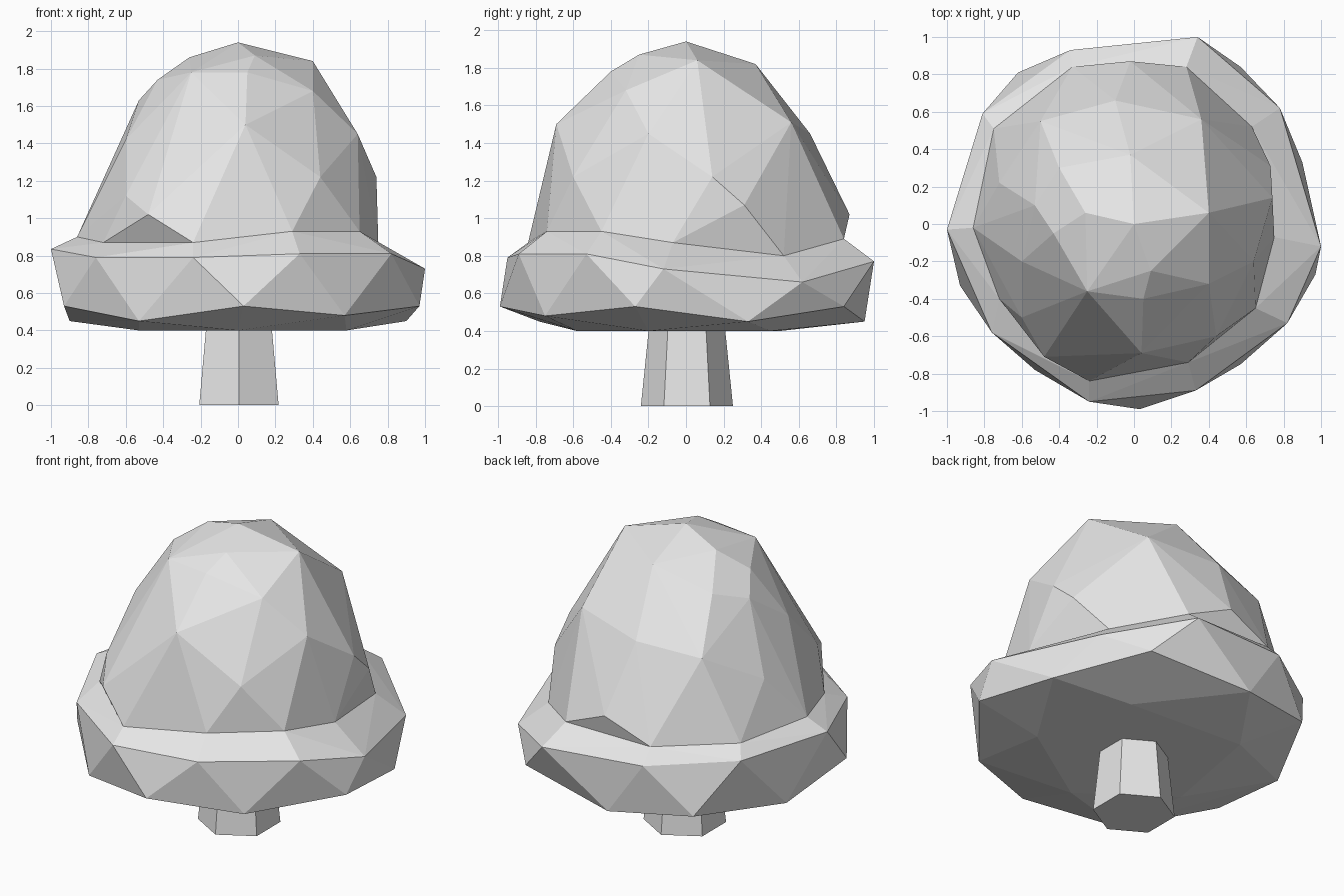
import bpy
import bmesh
from mathutils import Vector

# Remove the default cube if it is there
default_cube = bpy.data.objects.get("Cube")
if default_cube:
    bpy.data.objects.remove(default_cube, do_unlink=True)

# One plain grey for the whole model
stone_grey = bpy.data.materials.new("stone_grey")
stone_grey.use_nodes = True
grey_value = (0.8, 0.8, 0.8, 1)
stone_grey.diffuse_color = grey_value
for node in stone_grey.node_tree.nodes:
    if node.type == "BSDF_PRINCIPLED":
        node.inputs["Base Color"].default_value = grey_value


def finish_object(mesh_builder, name):
    """Turn a bmesh into a flat-shaded object in the scene."""
    bmesh.ops.recalc_face_normals(mesh_builder, faces=mesh_builder.faces)
    mesh = bpy.data.meshes.new(name)
    mesh_builder.to_mesh(mesh)
    mesh_builder.free()
    mesh.materials.append(stone_grey)
    part = bpy.data.objects.new(name, mesh)
    bpy.context.scene.collection.objects.link(part)
    return part


def faceted_hull(name, *rings):
    """Wrap flat facets around a stack of uneven cross-sections."""
    mesh_builder = bmesh.new()
    for ring in rings:
        for point in ring:
            mesh_builder.verts.new(Vector(point))
    hull = bmesh.ops.convex_hull(mesh_builder, input=mesh_builder.verts[:])
    unused = {item for item in hull["geom_interior"] + hull["geom_unused"]
              if isinstance(item, bmesh.types.BMVert)}
    bmesh.ops.delete(mesh_builder, geom=list(unused), context="VERTS")
    return finish_object(mesh_builder, name)


# Shared seam where the crown meets the brim
seam = [(-.86, -.02, .9), (-.72, -.4, .87), (-.24, -.84, .87),
        (.29, -.74, .93), (.65, -.45, .93), (.75, -.07, .87),
        (.63, .52, .8), (.28, .84, .89), (-.33, .84, .89), (-.75, .51, .9)]

# Brim: upper edge, zigzag lower edge and flat underside
brim_upper = [(-1, -.03, .835), (-.76, -.58, .79), (-.24, -.95, .79),
              (.33, -.89, .81), (.82, -.53, .81), (1, -.12, .73),
              (.78, .62, .66), (.34, 1, .77), (-.34, .93, .8),
              (-.81, .59, .83)]
brim_lower = [(.03, -.99, .53), (.57, -.75, .48), (.97, -.27, .53),
              (.9, .33, .45), (.57, .84, .53), (-.1, .95, .45),
              (-.62, .81, .5), (-.9, .25, .45), (-.93, -.33, .53),
              (-.53, -.78, .45)]
underside = [(-.53, -.2, .4), (0, -.58, .4), (.58, -.2, .4),
             (.4, .45, .4), (-.4, .5, .4)]
faceted_hull("lower_canopy", seam, brim_upper, brim_lower, underside)

# Crown: overhanging knuckles, waist, shoulder and top
knuckles = [(-.48, -.71, 1.02), (-.02, .87, 1.02), (.73, .31, 1.07),
            (-.6, -.5, 1.12)]
waist = [(.44, -.6, 1.22), (.74, .14, 1.22), (-.72, .22, 1.2),
         (-.6, -.2, 1.42), (.04, -.69, 1.5), (.64, -.2, 1.45),
         (.36, .56, 1.51), (-.1, .66, 1.45), (-.5, .55, 1.4)]
shoulder = [(-.53, .1, 1.63), (-.25, -.36, 1.78), (.05, -.4, 1.78),
            (.4, -.32, 1.68), (-.43, -.05, 1.74), (-.4, .3, 1.7)]
top = [(.4, .06, 1.84), (-.02, .37, 1.82), (-.26, .06, 1.86),
       (.09, -.25, 1.87), (0, 0, 1.94)]
faceted_hull("upper_canopy", seam, knuckles, waist, shoulder, top)

# Six-sided tapered trunk with corners facing front and back
trunk_builder = bmesh.new()
bmesh.ops.create_cone(trunk_builder, cap_ends=True, segments=6,
                      radius1=.245, radius2=.2, depth=.44)
bmesh.ops.translate(trunk_builder, verts=trunk_builder.verts,
                    vec=(.005, .005, .22))
finish_object(trunk_builder, "trunk")
